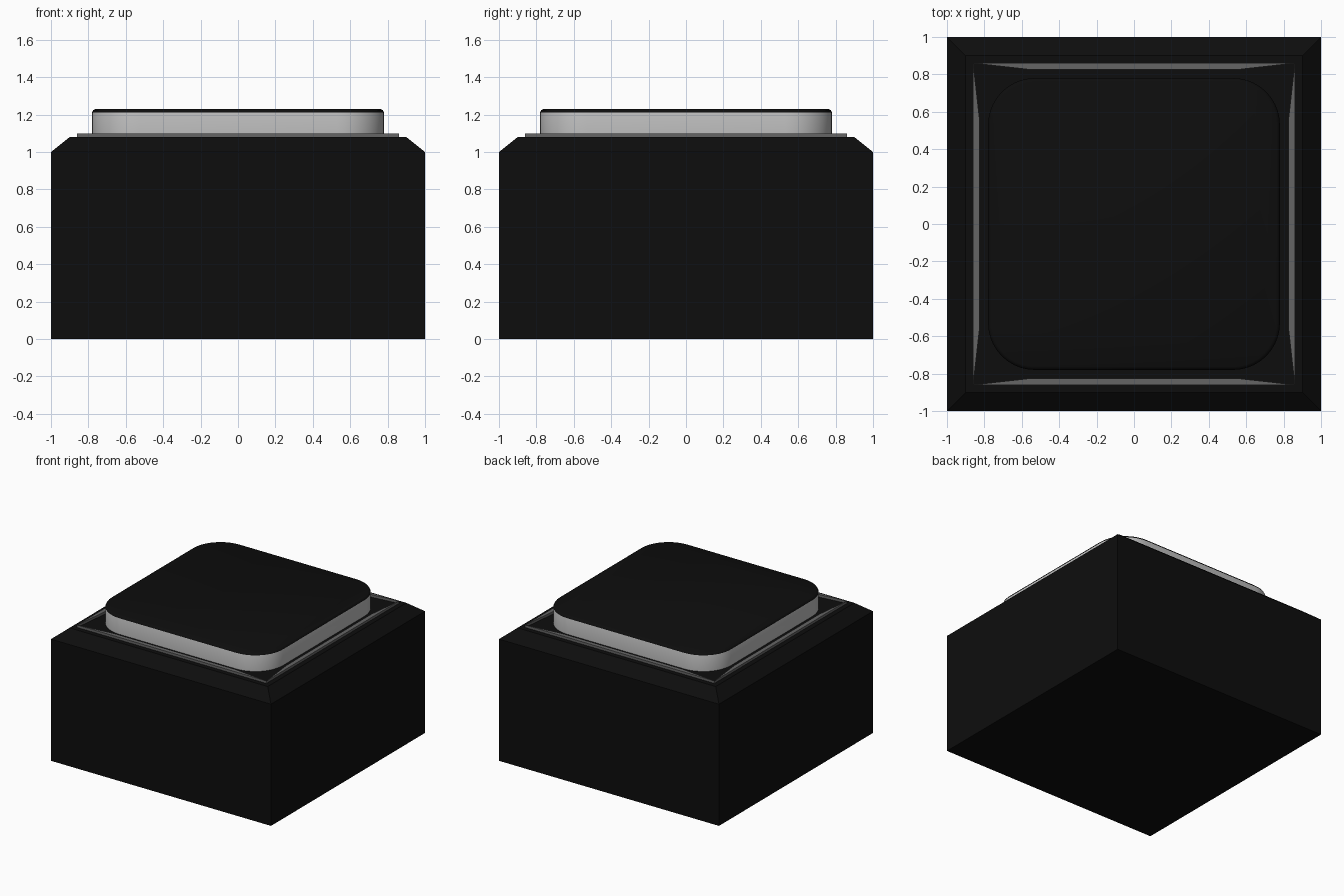
import bpy, bmesh
from math import cos, sin, pi
from mathutils import Matrix

if "Cube" in bpy.data.objects:
    bpy.data.objects.remove(bpy.data.objects["Cube"])


def material(name, v):
    m = bpy.data.materials.new(name)
    m.diffuse_color = (v, v, v, 1)
    m.use_nodes = True
    m.node_tree.nodes["Principled BSDF"].inputs["Base Color"].default_value = m.diffuse_color
    return m


black = material("black_plastic", 0.004)
dark_grey = material("dark_grey_trim", 0.13)
light_grey = material("light_grey_side", 0.5)


def square(h):
    return [(-h, -h), (h, -h), (h, h), (-h, h)]


def rounded_square(h, r, n=10):
    c = h - r
    pts = []
    for q, (sx, sy) in enumerate([(1, 1), (-1, 1), (-1, -1), (1, -1)]):
        for i in range(n + 1):
            a = (q + i / n) * pi / 2
            pts.append((sx * c + r * cos(a), sy * c + r * sin(a)))
    return pts


def loft(bm, rings):
    """Skin a closed stack of (outline, z) rings."""
    loops = [[bm.verts.new((x, y, z)) for x, y in pts] for pts, z in rings]
    n = len(loops[0])
    for a, b in zip(loops, loops[1:]):
        for i in range(n):
            j = (i + 1) % n
            bm.faces.new((a[i], a[j], b[j], b[i]))
    bm.faces.new(loops[0][::-1])
    bm.faces.new(loops[-1])


def finish(name, bm, *mats):
    bmesh.ops.recalc_face_normals(bm, faces=bm.faces[:])
    mesh = bpy.data.meshes.new(name)
    bm.to_mesh(mesh)
    bm.free()
    ob = bpy.data.objects.new(name, mesh)
    bpy.context.collection.objects.link(ob)
    for m in mats:
        mesh.materials.append(m)
    return ob


# Base block with chamfered top
bm = bmesh.new()
loft(bm, [(square(1), 0), (square(1), 1), (square(0.9), 1.08)])
finish("base_block", bm, black)

# Four tapered trim strips around the cap
strip = [(-0.86, -0.86), (0.86, -0.86), (0.55, -0.825), (-0.55, -0.825)]
for k, side in enumerate(("front", "right", "back", "left")):
    bm = bmesh.new()
    loft(bm, [(strip, 1.075), (strip, 1.10)])
    bm.transform(Matrix.Rotation(k * pi / 2, 4, 'Z'))
    finish("trim_strip_" + side, bm, dark_grey)

# Rounded cap: grey sides, black softened rim and top
bm = bmesh.new()
loft(bm, [(rounded_square(0.78, 0.25), 1.075),
          (rounded_square(0.78, 0.25), 1.212),
          (rounded_square(0.775, 0.245), 1.224),
          (rounded_square(0.762, 0.232), 1.23)])
cap = finish("cap", bm, light_grey, black)
for p in cap.data.polygons:
    if p.center.z > 1.2:
        p.material_index = 1
bpy.context.view_layer.objects.active = cap
cap.select_set(True)
bpy.ops.object.shade_smooth_by_angle(angle=pi / 4)
